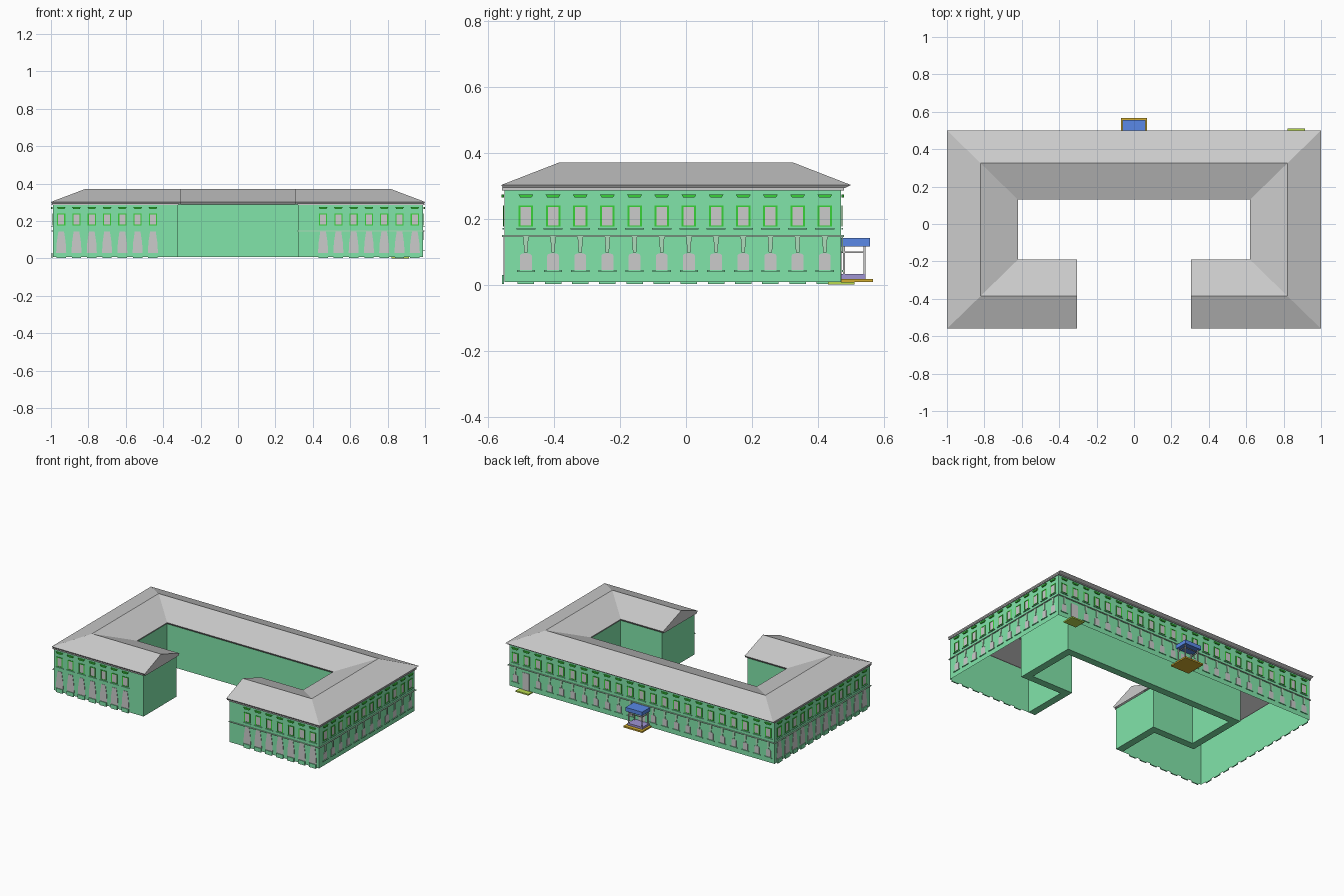
import bpy, bmesh, math
from mathutils import Matrix, Vector

if "Cube" in bpy.data.objects:
    bpy.data.objects.remove(bpy.data.objects["Cube"])


def material(name, rgb):
    m = bpy.data.materials.new(name)
    m.diffuse_color = (*rgb, 1)
    m.use_nodes = True
    m.node_tree.nodes["Principled BSDF"].inputs["Base Color"].default_value = m.diffuse_color
    return m


GREEN = material("wall_green", (0.22, 0.78, 0.4))
PALE = material("pale_green", (0.42, 0.72, 0.5))
TRIM = material("trim_green", (0.04, 0.65, 0.04))
BLUE = material("canopy_blue", (0.1, 0.25, 0.8))
OCHRE = material("ochre", (0.65, 0.42, 0.03))
LIME = material("lime", (0.5, 0.72, 0.08))
PURPLE = material("purple", (0.35, 0.3, 0.65))


def finish(name, bm, mat=None):
    bmesh.ops.recalc_face_normals(bm, faces=bm.faces)
    me = bpy.data.meshes.new(name)
    bm.to_mesh(me)
    bm.free()
    ob = bpy.data.objects.new(name, me)
    bpy.context.collection.objects.link(ob)
    if mat:
        me.materials.append(mat)
    return ob


def prism(bm, M, pts, d0, d1):
    """Extrude a wall-plane outline (u, z) from depth d0 to d1."""
    a = [bm.verts.new(M @ Vector((u, z, d0))) for u, z in pts]
    b = [bm.verts.new(M @ Vector((u, z, d1))) for u, z in pts]
    n = len(pts)
    bm.faces.new(b)
    bm.faces.new(a[::-1])
    for i in range(n):
        j = (i + 1) % n
        bm.faces.new((a[i], a[j], b[j], b[i]))


def rect(u, w, z0, z1):
    h = w / 2
    return [(u - h, z0), (u + h, z0), (u + h, z1), (u - h, z1)]


def arch(u, w, z0, z1, rise=0.008):
    h = w / 2
    top = [(u + h * math.cos(math.pi * i / 6), z1 - rise + rise * math.sin(math.pi * i / 6))
           for i in range(7)]
    return [(u - h, z0), (u + h, z0)] + top


def box(name, x, y, z, mat=None):
    bm = bmesh.new()
    prism(bm, Matrix.Identity(4), [(x[0], y[0]), (x[1], y[0]), (x[1], y[1]), (x[0], y[1])], *z)
    return finish(name, bm, mat)


def mirrored(half):
    return half + [[(-x, y) for x, y in s] for s in half[::-1]]


def strips(bm, rows, heights):
    """Loft cross-sections (plan points per row, one height per column)."""
    vs = [[bm.verts.new((x, y, z)) for (x, y), z in zip(s, heights)] for s in rows]
    for r, s in zip(vs, vs[1:]):
        for k in range(len(heights) - 1):
            bm.faces.new((r[k], s[k], s[k + 1], r[k + 1]))
    return vs


# Outer walls: thin skin, open below
bm = bmesh.new()
outer = mirrored([[(.32, -.55)] * 2, [(.99, -.55)] * 2, [(.99, .47)] * 2])
strips(bm, outer, (.008, .29))
finish("outer_walls", bm, GREEN)

# Courtyard walls and wing ends: thick
bm = bmesh.new()
inner = mirrored([[(.32, -.55), (.37, -.55)], [(.32, -.20), (.37, -.25)],
                  [(.63, -.20), (.68, -.25)], [(.63, .14), (.68, .19)]])
thick = [[s[0], s[0], s[1], s[1]] for s in inner]
strips(bm, thick, (.29, .008, .008, .29))
finish("courtyard_walls", bm, GREEN)

# Roof: hipped at corners, gabled at the two front ends, with eaves soffit
sections = mirrored([
    [(.305, -.55), (.305, -.56), (.305, -.385), (.305, -.19), (.305, -.20)],
    [(.99, -.55), (1, -.56), (.82, -.385), (.62, -.19), (.63, -.20)],
    [(.99, .47), (1, .50), (.82, .325), (.62, .13), (.63, .14)]])
bm = bmesh.new()
rows = strips(bm, sections, (.288, .302, .37, .302, .288))
bm.faces.new(rows[0])
bm.faces.new(rows[-1][::-1])
finish("roof", bm)

# Facade details gathered by part type
names = ("upper_windows", "window_frames", "window_hoods", "upper_sills",
         "lower_windows", "keystones", "lower_sills", "string_course", "cornice")
B = {n: bmesh.new() for n in names}


def facade(origin, u_axis, normal, us, band, tall=False, skip=(), course=True):
    M = Matrix((u_axis, (0, 0, 1), normal)).transposed().to_4x4()
    M.translation = origin
    for u in us:
        prism(B["upper_windows"], M, rect(u, .034, .18, .235), .0005, .002)
        for pts in (rect(u - .019, .006, .177, .240), rect(u + .019, .006, .177, .240),
                    rect(u, .032, .235, .240), rect(u, .032, .177, .180)):
            prism(B["window_frames"], M, pts, .0005, .004)
        prism(B["window_hoods"], M, [(u - .017, .264), (u + .017, .264), (u + .023, .274),
                                     (u - .023, .274)], .0005, .009)
        prism(B["upper_sills"], M, rect(u, .058, .168, .172), .0005, .006)
        if any(abs(u - s) < .01 for s in skip):
            continue
        if tall:
            # bottle-shaped openings
            prism(B["lower_windows"], M, [(u - .027, .03), (u + .027, .03), (u + .024, .085),
                  (u + .015, .145), (u - .015, .145), (u - .024, .085)], .0005, .003)
            prism(B["lower_sills"], M, rect(u, .05, .003, .03), .0005, .008)
        else:
            prism(B["lower_windows"], M, arch(u, .036, .045, .096), .0005, .002)
            prism(B["keystones"], M, [(u - .005, .098), (u + .005, .098), (u + .008, .145),
                                      (u - .008, .145)], .0005, .005)
            prism(B["lower_sills"], M, rect(u, .055, .039, .044), .0005, .006)
    c, w = (band[0] + band[1]) / 2, band[1] - band[0]
    if course:
        prism(B["string_course"], M, rect(c, w, .145, .150), .0005, .007)
    prism(B["cornice"], M, rect(c, w, .286, .294), .0005, .007)


side = [-.485 + .0823 * i for i in range(12)]
back = [.0859 * i for i in range(-11, 12)]
front = [.455 + .0817 * i for i in range(7)]
facade((.99, 0, 0), (0, 1, 0), (1, 0, 0), side, (-.555, .478))
facade((-.99, 0, 0), (0, -1, 0), (-1, 0, 0), [-y for y in side], (-.478, .555), True)
facade((0, .47, 0), (-1, 0, 0), (0, 1, 0), back, (-.995, .995), skip=(0, -.859))
facade((0, -.55, 0), (1, 0, 0), (0, -1, 0), front, (.318, .995), True)
facade((0, -.55, 0), (1, 0, 0), (0, -1, 0), [-x for x in front], (-.995, -.318), True,
       course=False)
mats = {"window_frames": TRIM, "window_hoods": TRIM, "upper_sills": GREEN,
        "keystones": PALE, "lower_sills": GREEN, "string_course": PALE}
for n, bm in B.items():
    finish(n, bm, mats.get(n))

# Rear porch with canopy, posts, rails and steps
box("porch_base", (-.07, .07), (.43, .567), (.008, .018), OCHRE)
box("porch_step", (-.055, .055), (.47, .543), (.018, .032), PURPLE)
box("porch_canopy", (-.062, .062), (.47, .557), (.116, .142), BLUE)
for i, x in enumerate((-.05, .05)):
    for j, y in enumerate((.478, .54)):
        box(f"porch_post_{i}{j}", (x - .003, x + .003), (y - .003, y + .003), (.03, .118))
    box(f"porch_side_rail_{i}", (x - .002, x + .002), (.47, .54), (.096, .101))
box("porch_front_rail", (-.05, .05), (.538, .542), (.096, .101))
box("porch_door", (-.025, .025), (.4705, .473), (.032, .095))

# Secondary rear entrance
box("entrance_step", (.82, .915), (.43, .51), (0, .009), LIME)
box("entrance_door", (.84, .89), (.4705, .473), (.009, .125))
